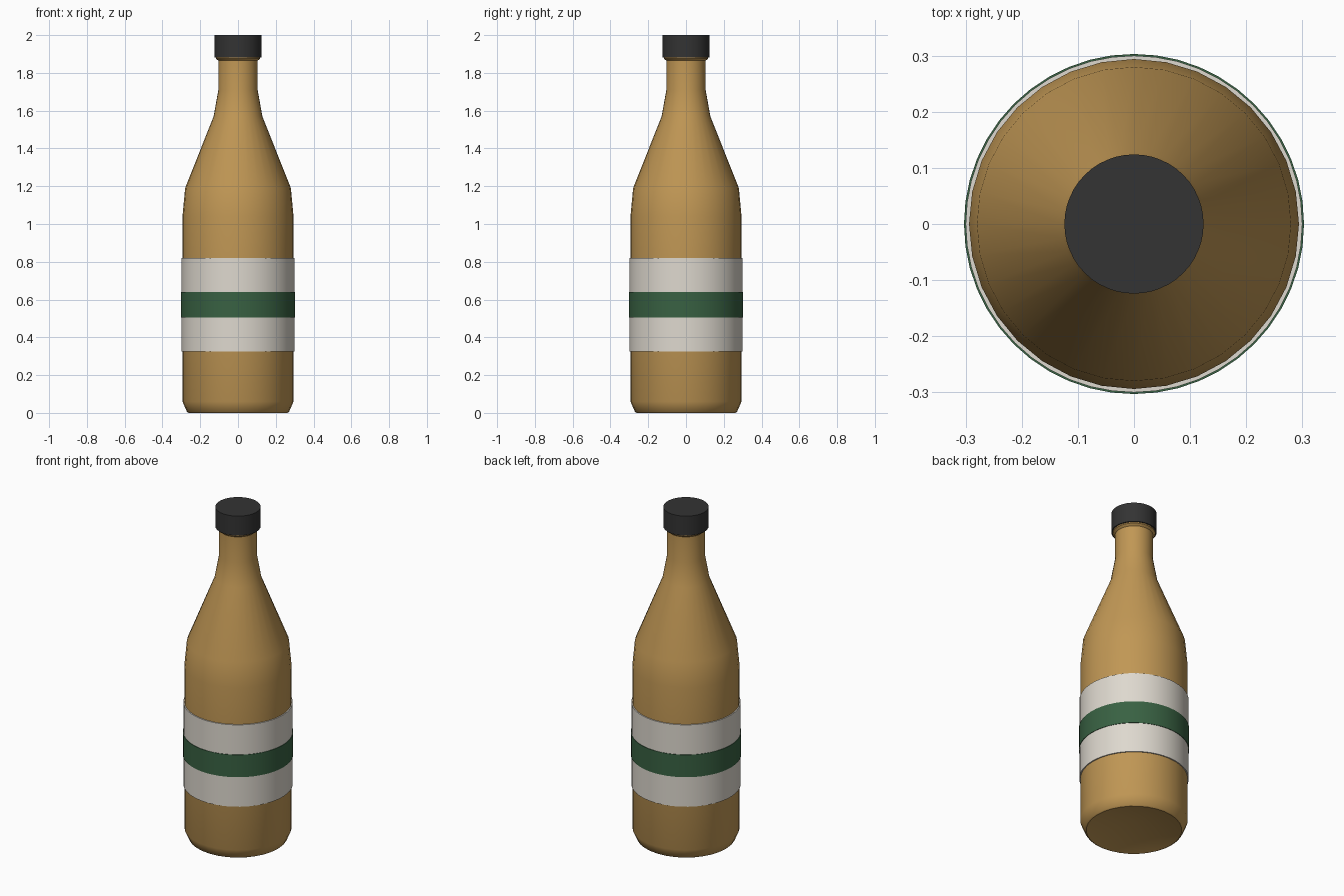
import bpy, bmesh, math

if "Cube" in bpy.data.objects:
    bpy.data.objects.remove(bpy.data.objects["Cube"])


def material(name, rgb):
    m = bpy.data.materials.new(name)
    m.diffuse_color = (*rgb, 1)
    m.use_nodes = True
    m.node_tree.nodes["Principled BSDF"].inputs["Base Color"].default_value = m.diffuse_color
    return m


def lathe(name, profile, mat, segments, angle=35):
    """Spin an (radius, height) profile around the z axis."""
    bm = bmesh.new()
    verts = [bm.verts.new((r, 0, z)) for r, z in profile]
    edges = [bm.edges.new(p) for p in zip(verts, verts[1:])]
    bmesh.ops.spin(bm, geom=verts + edges, cent=(0, 0, 0), axis=(0, 0, 1),
                   angle=math.tau, steps=segments, use_duplicate=False)
    bmesh.ops.remove_doubles(bm, verts=bm.verts, dist=1e-5)
    bmesh.ops.recalc_face_normals(bm, faces=bm.faces)
    me = bpy.data.meshes.new(name)
    bm.to_mesh(me)
    bm.free()
    me.materials.append(mat)
    ob = bpy.data.objects.new(name, me)
    bpy.context.collection.objects.link(ob)
    bpy.ops.object.select_all(action='DESELECT')
    ob.select_set(True)
    bpy.context.view_layer.objects.active = ob
    bpy.ops.object.shade_smooth_by_angle(angle=math.radians(angle))
    return ob


amber = material("amber glass", (0.53, 0.31, 0.09))
paper = material("cream paper", (0.73, 0.69, 0.62))
green = material("green band", (0.04, 0.12, 0.055))
black = material("black cap", (0.033, 0.033, 0.033))

# Bottle with hollowed base, tapering shoulder, neck and lip
lathe("bottle", [(0, 0.06), (0.262, 0), (0.27, 0.005), (0.294, 0.06),
                 (0.294, 1.04), (0.28, 1.19), (0.129, 1.57), (0.104, 1.71),
                 (0.104, 1.865), (0.117, 1.875), (0.117, 1.9), (0, 1.9)],
      amber, 32)

# Paper label sleeve and its coloured stripe
lathe("label", [(0.29, 0.325), (0.3, 0.325), (0.3, 0.82), (0.29, 0.82)], paper, 48)
lathe("label_stripe", [(0.297, 0.505), (0.303, 0.505), (0.303, 0.64), (0.297, 0.64)],
      green, 48)

# Screw cap
lathe("cap", [(0, 1.882), (0.124, 1.882), (0.124, 2), (0, 2)], black, 48)
